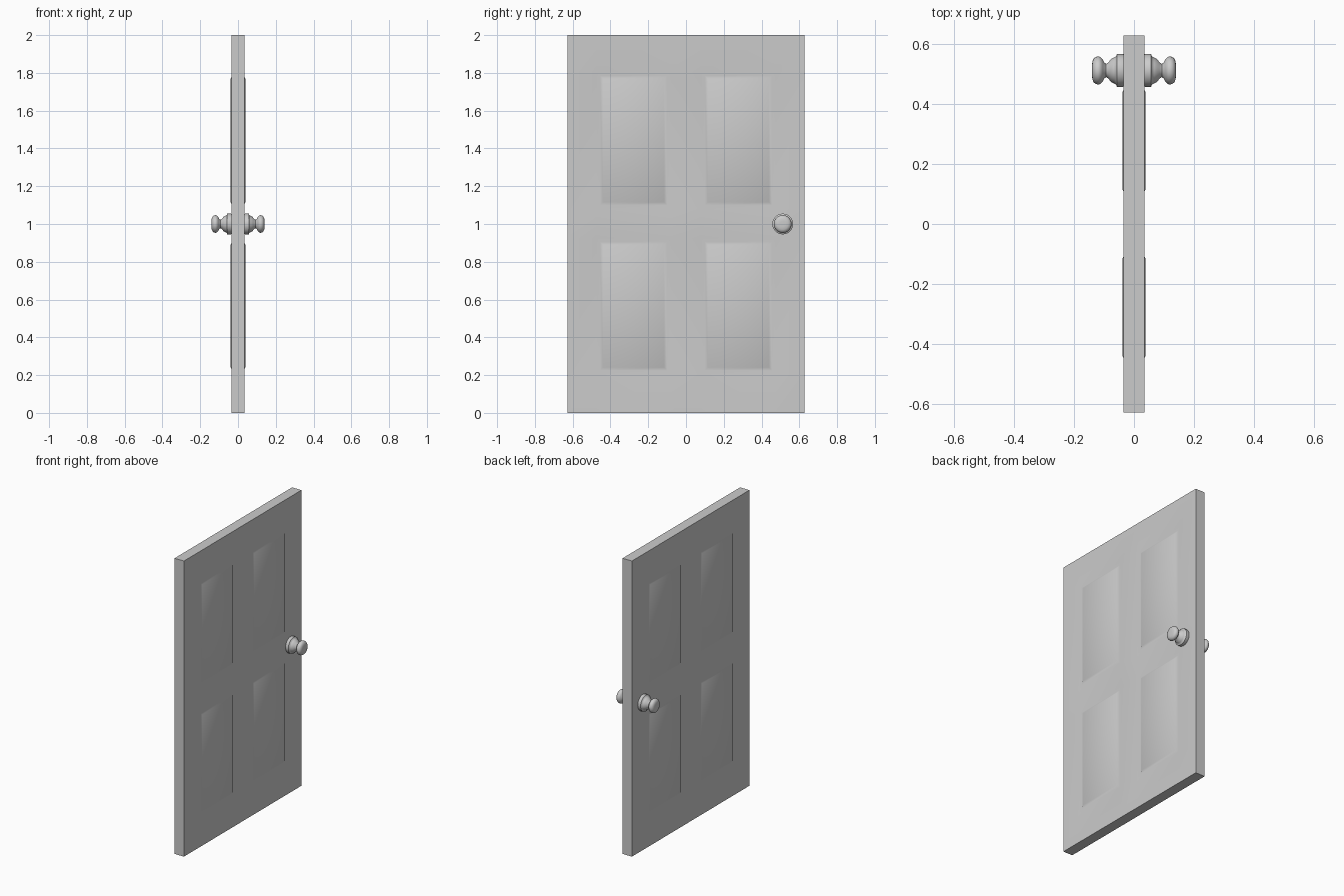
import bpy, bmesh, math

if "Cube" in bpy.data.objects:
    bpy.data.objects.remove(bpy.data.objects["Cube"])

HALF_T, HALF_W, HEIGHT = 0.035, 0.628, 2.0
GROOVE_X, RAISED_X = 0.031, 0.039
YS = [-HALF_W, -0.475, -0.08, 0.08, 0.475, HALF_W]
ZS = [0, 0.205, 0.925, 1.08, 1.805, HEIGHT]


def finish(bm, name, angle):
    bmesh.ops.remove_doubles(bm, verts=bm.verts, dist=1e-5)
    bmesh.ops.recalc_face_normals(bm, faces=bm.faces)
    mesh = bpy.data.meshes.new(name)
    bm.to_mesh(mesh)
    bm.free()
    obj = bpy.data.objects.new(name, mesh)
    bpy.context.collection.objects.link(obj)
    bpy.ops.object.select_all(action='DESELECT')
    obj.select_set(True)
    bpy.context.view_layer.objects.active = obj
    bpy.ops.object.shade_smooth_by_angle(angle=math.radians(angle))
    return obj


def quad(bm, points):
    return bm.faces.new([bm.verts.new(p) for p in points])


def rect(x, y0, y1, z0, z1, inset=0.0):
    a, b, c, d = y0 + inset, y1 - inset, z0 + inset, z1 - inset
    return [(x, a, c), (x, b, c), (x, b, d), (x, a, d)]


def panel(bm, s, *cell):
    # sloped groove, then a raised bevelled field
    rings = [rect(s * x, *cell, inset=i) for x, i in
             ((HALF_T, 0), (GROOVE_X, 0.02), (RAISED_X, 0.036))]
    for outer, inner in zip(rings, rings[1:]):
        for k in range(4):
            n = (k + 1) % 4
            quad(bm, [outer[k], outer[n], inner[n], inner[k]])
    quad(bm, rings[-1])


# Door slab with four panels on each face
bm = bmesh.new()
for s in (-1, 1):
    for i in range(5):
        for j in range(5):
            cell = (YS[i], YS[i + 1], ZS[j], ZS[j + 1])
            if i in (1, 3) and j in (1, 3):
                panel(bm, s, *cell)
            else:
                quad(bm, rect(s * HALF_T, *cell))
bmesh.ops.remove_doubles(bm, verts=bm.verts, dist=1e-5)
# Edge strips joining the two faces
bmesh.ops.bridge_loops(bm, edges=[e for e in bm.edges if e.is_boundary])
finish(bm, "door_slab", 50)

# Knobs: (distance from door centre, radius), turned about the x axis
PROFILE = [(0.030, 0.052), (0.038, 0.055), (0.057, 0.055), (0.060, 0.047),
           (0.067, 0.043), (0.077, 0.038), (0.085, 0.027), (0.093, 0.022),
           (0.099, 0.027), (0.105, 0.038), (0.112, 0.045), (0.119, 0.047),
           (0.128, 0.045), (0.135, 0.039), (0.139, 0.029), (0.140, 0.015),
           (0.140, 0.0)]
KNOB_Y, KNOB_Z = 0.512, 1.0
for s, name in ((1, "right_knob"), (-1, "left_knob")):
    bm = bmesh.new()
    verts = [bm.verts.new((s * x, KNOB_Y + r, KNOB_Z)) for x, r in PROFILE]
    edges = [bm.edges.new(p) for p in zip(verts, verts[1:])]
    bmesh.ops.spin(bm, geom=verts + edges, cent=(0, KNOB_Y, KNOB_Z),
                   axis=(1, 0, 0), angle=math.tau, steps=32, use_duplicate=False)
    finish(bm, name, 50)
